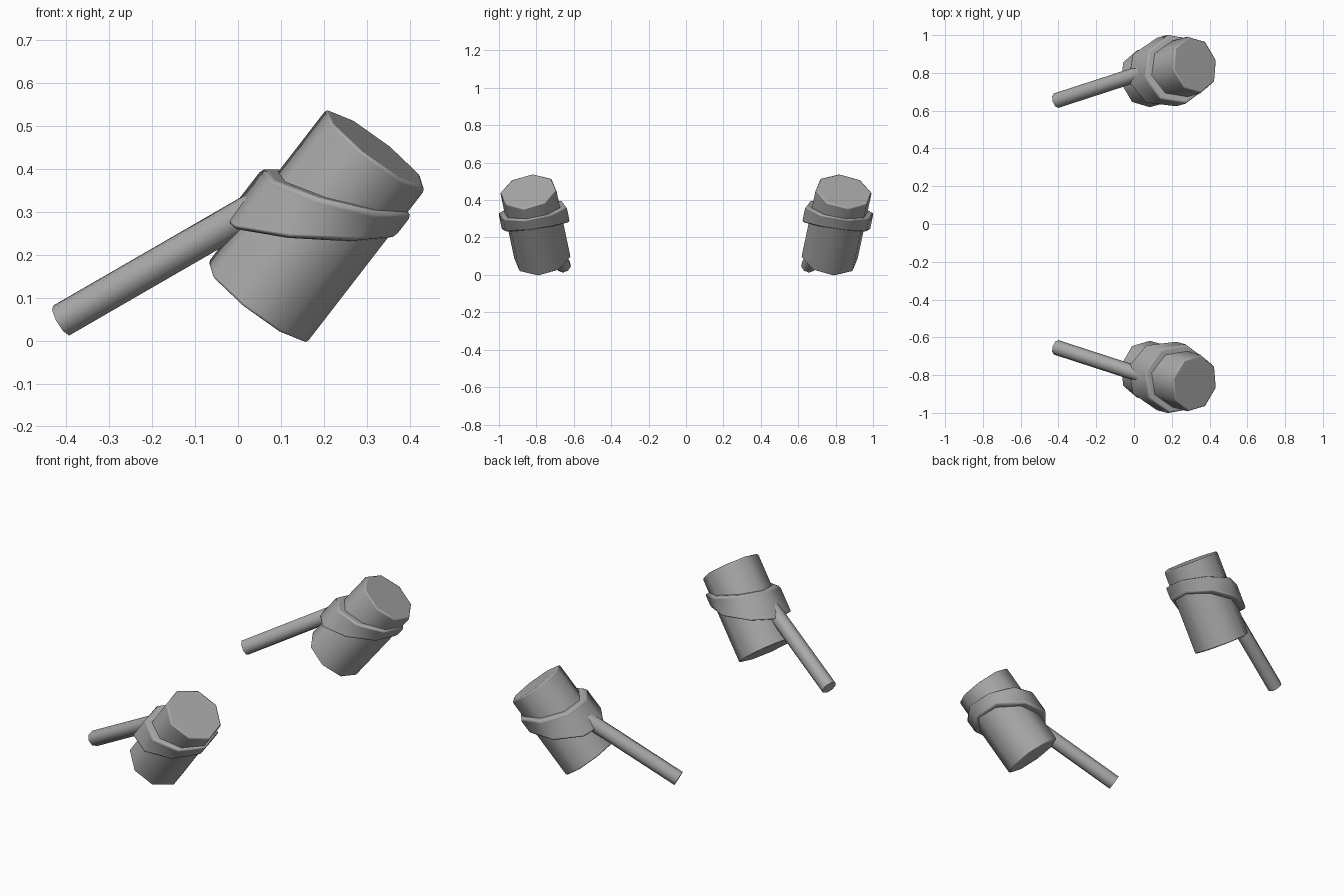
import bpy
import bmesh
from math import cos, sin, pi, radians
from mathutils import Vector

cube = bpy.data.objects.get("Cube")
if cube:
    bpy.data.objects.remove(cube, do_unlink=True)

grey = bpy.data.materials.new("mid_grey")
grey.use_nodes = True
colour = (0.4, 0.4, 0.4, 1)
grey.diffuse_color = colour
grey.node_tree.nodes["Principled BSDF"].inputs["Base Color"].default_value = colour

SIDES = 8
ROLL = radians(9)

# Frame of the lamp barrel: axis, slope direction and side direction
CENTRE = Vector((0.183, 0.805, 0.267))
AXIS = Vector((0.602, 0.165, 0.779)).normalized()
SLOPE = Vector((0.779, 0, -0.602)).normalized()
SIDE = AXIS.cross(SLOPE)


def prism(name, origin, frame, radii, low, high, mirror, bevel, shift=0):
    """Octagonal prism whose end heights may depend on the slope coordinate."""
    axis, slope, side = frame
    bm = bmesh.new()
    rings = []
    for height in (low, high):
        ring = []
        for i in range(SIDES):
            t = ROLL + 2 * pi * i / SIDES
            n = radii[0] * cos(t) + shift
            p = origin + slope * n + side * (radii[1] * sin(t)) + axis * height(n)
            ring.append(bm.verts.new((p.x, p.y * mirror, p.z)))
        rings.append(ring)
    bottom, top = rings
    bm.faces.new(bottom)
    bm.faces.new(top)
    for i in range(SIDES):
        j = (i + 1) % SIDES
        bm.faces.new((bottom[i], bottom[j], top[j], top[i]))
    bmesh.ops.recalc_face_normals(bm, faces=bm.faces)
    mesh = bpy.data.meshes.new(name)
    bm.to_mesh(mesh)
    bm.free()
    mesh.materials.append(grey)
    obj = bpy.data.objects.new(name, mesh)
    bpy.context.collection.objects.link(obj)
    bpy.ops.object.select_all(action='DESELECT')
    obj.select_set(True)
    bpy.context.view_layer.objects.active = obj
    bpy.ops.object.shade_smooth_by_angle(angle=radians(55))
    if bevel:
        mod = obj.modifiers.new("soft_rim", 'BEVEL')
        mod.width = bevel
        mod.segments = 2
        mod.limit_method = 'ANGLE'
        mod.angle_limit = radians(55)
        mod.harden_normals = True
    return obj


barrel_frame = (AXIS, SLOPE, SIDE)

# Arm frame, running from the free end into the barrel
arm_start = Vector((-0.412, 0.653, 0.047))
arm_end = Vector((0.04, 0.8, 0.308))
arm_axis = (arm_end - arm_start).normalized()
arm_slope = arm_axis.cross(Vector((0, 1, 0))).normalized()
arm_frame = (arm_axis, arm_slope, arm_axis.cross(arm_slope))
arm_length = (arm_end - arm_start).length

for label, mirror in (("left", 1), ("right", -1)):
    # Barrel
    prism("lamp_barrel_" + label, CENTRE, barrel_frame, (0.15, 0.154),
          lambda n: -0.231, lambda n: 0.231, mirror, 0.01)
    # Slanted collar, deeper on the arm side
    prism("lamp_collar_" + label, CENTRE, barrel_frame, (0.173, 0.189),
          lambda n: -0.011 + 0.653 * n, lambda n: 0.102 + 0.406 * n,
          mirror, 0.014, -0.011)
    # Support arm
    prism("support_arm_" + label, arm_start, arm_frame, (0.04, 0.04),
          lambda n: 0, lambda n: arm_length, mirror, 0)
